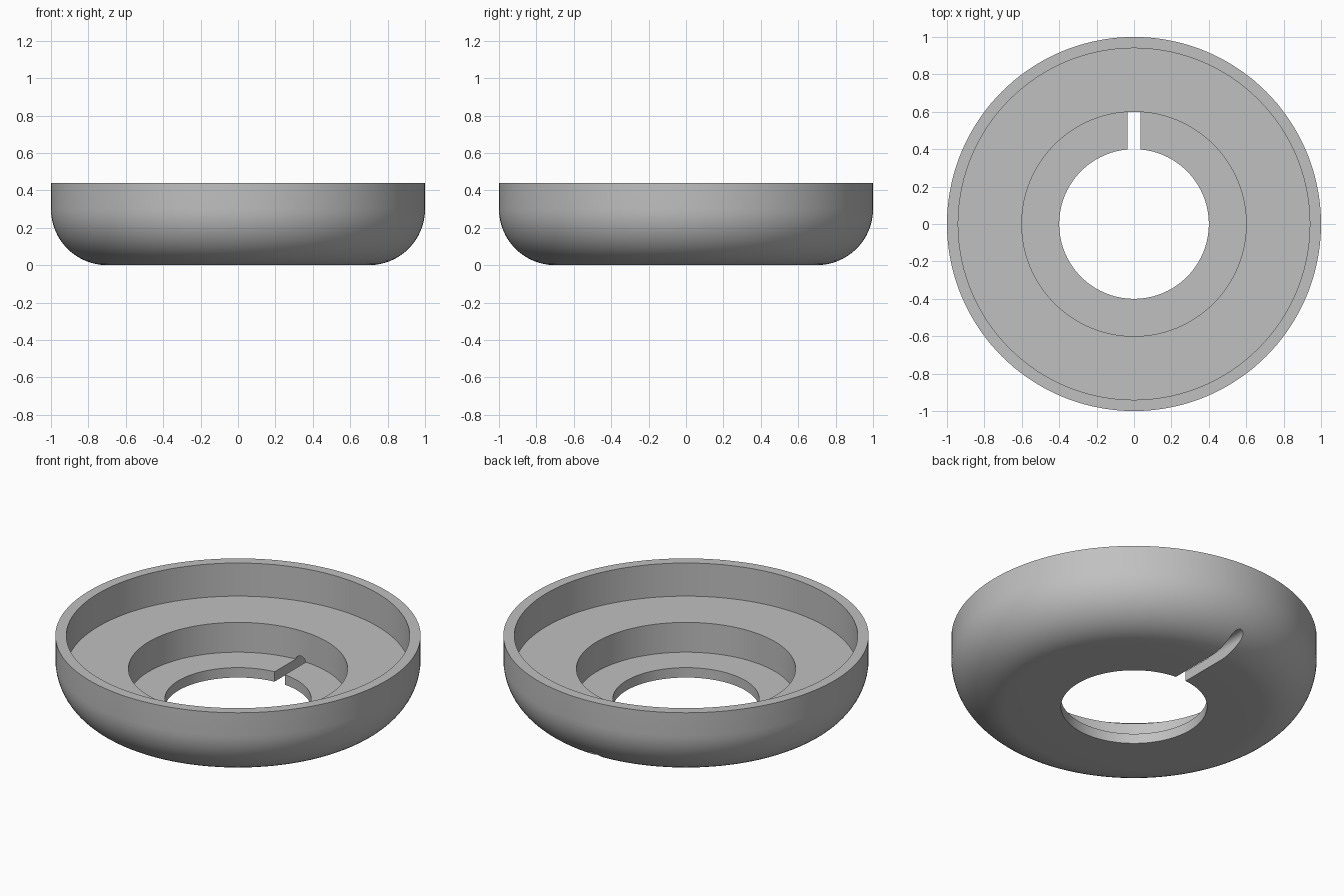
import bpy, bmesh
from math import cos, sin, pi, radians, tau
from mathutils import Matrix

cube = bpy.data.objects.get("Cube")
if cube:
    bpy.data.objects.remove(cube, do_unlink=True)

HEIGHT, FILLET = 0.44, 0.3
SLOT_RADIUS, SLOT_AXIS = 0.035, 0.052

grey = bpy.data.materials.new("plain grey")
grey.use_nodes = True
colour = (0.53, 0.53, 0.53, 1)
grey.diffuse_color = colour
grey.node_tree.nodes["Principled BSDF"].inputs["Base Color"].default_value = colour


def make_object(name, bm):
    bmesh.ops.recalc_face_normals(bm, faces=bm.faces)
    mesh = bpy.data.meshes.new(name)
    bm.to_mesh(mesh)
    bm.free()
    mesh.materials.append(grey)
    obj = bpy.data.objects.new(name, mesh)
    bpy.context.collection.objects.link(obj)
    return obj


def lathe(name, profile, steps):
    bm = bmesh.new()
    verts = [bm.verts.new((r, 0, z)) for r, z in profile]
    edges = [bm.edges.new((v, verts[i - 1])) for i, v in enumerate(verts)]
    bmesh.ops.spin(bm, geom=verts + edges, cent=(0, 0, 0), axis=(0, 0, 1),
                   angle=tau, steps=steps, use_merge=True)
    bmesh.ops.remove_doubles(bm, verts=bm.verts, dist=1e-5)
    return make_object(name, bm)


# Stepped bowl: rounded outer edge, wide recess, deeper pocket, central hole
arc = [(1 - FILLET + FILLET * sin(a), FILLET - FILLET * cos(a))
       for a in (i * pi / 32 for i in range(17))]
steps = [(1, HEIGHT), (0.94, HEIGHT), (0.94, 0.24), (0.6, 0.24),
         (0.6, 0.06), (0.4, 0.06), (0.4, 0)]
bowl = lathe("stepped_bowl", arc + steps, 144)

# Round-topped channel cutter running from the hole out through the back
bm = bmesh.new()
section = [(SLOT_RADIUS * cos(a), SLOT_AXIS + SLOT_RADIUS * sin(a))
           for a in (i * pi / 16 for i in range(17))]
section += [(-SLOT_RADIUS, -0.1), (SLOT_RADIUS, -0.1)]
face = bm.faces.new([bm.verts.new((x, 0.2, z)) for x, z in section])
end = bmesh.ops.extrude_face_region(bm, geom=[face])["geom"]
bmesh.ops.translate(bm, vec=(0, 1, 0),
                    verts=[g for g in end if isinstance(g, bmesh.types.BMVert)])
cutter = make_object("channel_cutter", bm)

cut = bowl.modifiers.new("channel", 'BOOLEAN')
cut.operation = 'DIFFERENCE'
cut.solver = 'EXACT'
cut.object = cutter

bpy.ops.object.select_all(action='DESELECT')
bowl.select_set(True)
bpy.context.view_layer.objects.active = bowl
bpy.ops.object.modifier_apply(modifier=cut.name)
bpy.data.objects.remove(cutter, do_unlink=True)
bpy.ops.object.shade_smooth_by_angle(angle=radians(30))
